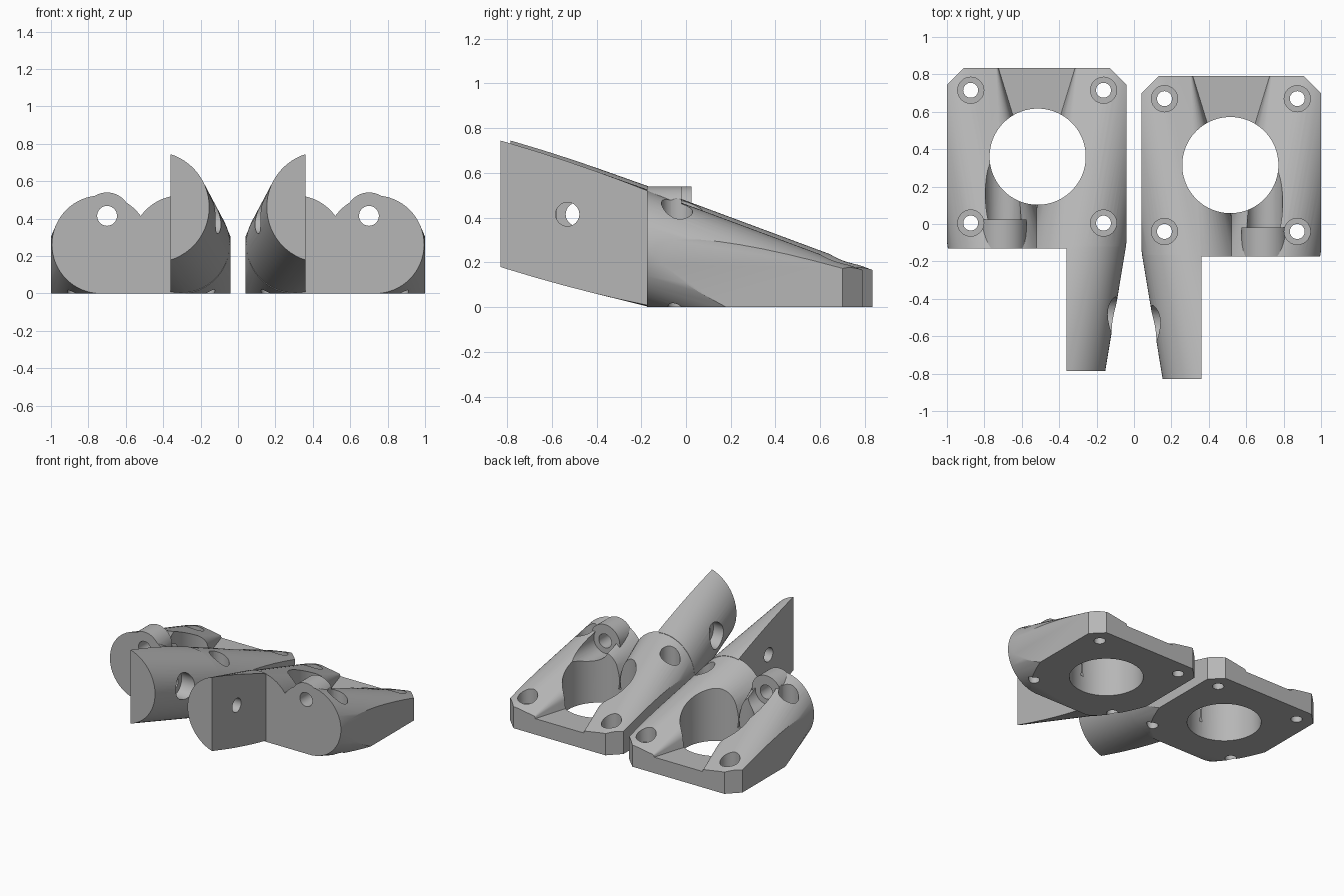
import bpy, bmesh, math
from mathutils import Matrix, Vector

if "Cube" in bpy.data.objects:
    bpy.data.objects.remove(bpy.data.objects["Cube"])

MID = 0.52          # x of the bracket's own centre line
FRONT, BACK = -0.175, 0.79

grey = bpy.data.materials.new("plain grey")
grey.diffuse_color = (0.47, 0.47, 0.47, 1)
grey.use_nodes = True
grey.node_tree.nodes["Principled BSDF"].inputs["Base Color"].default_value = grey.diffuse_color


def make(name, bm):
    bmesh.ops.recalc_face_normals(bm, faces=bm.faces[:])
    me = bpy.data.meshes.new(name)
    bm.to_mesh(me)
    bm.free()
    ob = bpy.data.objects.new(name, me)
    bpy.context.collection.objects.link(ob)
    me.materials.append(grey)
    return ob


def hull(name, points):
    bm = bmesh.new()
    for p in points:
        bm.verts.new(p)
    res = bmesh.ops.convex_hull(bm, input=bm.verts[:])
    junk = {g for g in res["geom_interior"] if isinstance(g, bmesh.types.BMVert)}
    bmesh.ops.delete(bm, geom=list(junk), context='VERTS')
    bmesh.ops.dissolve_limit(bm, angle_limit=0.005, verts=bm.verts[:], edges=bm.edges[:])
    return make(name, bm)


def ring(x, y, z, r, n=64):
    return [(x + r * math.cos(2 * math.pi * i / n), y, z + r * math.sin(2 * math.pi * i / n))
            for i in range(n)]


def box_pts(x0, x1, y0, y1, z0, z1):
    return [(x, y, z) for x in (x0, x1) for y in (y0, y1) for z in (z0, z1)]


def rod(name, start, end, r, n=48):
    a, b = Vector(start), Vector(end)
    bm = bmesh.new()
    rot = (b - a).to_track_quat('Z', 'Y').to_matrix().to_4x4()
    bmesh.ops.create_cone(bm, cap_ends=True, segments=n, radius1=r, radius2=r,
                          depth=(b - a).length, matrix=Matrix.Translation((a + b) / 2) @ rot)
    return make(name, bm)


def boolean(ob, other, op):
    mod = ob.modifiers.new("cut", 'BOOLEAN')
    mod.object, mod.operation, mod.solver = other, op, 'EXACT'
    dg = bpy.context.evaluated_depsgraph_get()
    me = bpy.data.meshes.new_from_object(ob.evaluated_get(dg))
    ob.modifiers.clear()
    ob.data = me
    bpy.data.objects.remove(other, do_unlink=True)


# Two tapering tubes, sloping down and spreading apart towards the back
def tube(name, side):
    sx = lambda x: MID + side * (MID - x)
    back = BACK + 0.05
    pts = ring(sx(0.307), FRONT, 0.262, 0.262) + ring(sx(0.12), back, -0.075, 0.222)
    pts += box_pts(sx(0.04), sx(0.3), 0.2, back, 0, 0.12)
    return hull(name, pts)


bracket = tube("bracket", -1)
boolean(bracket, tube("outer_tube", 1), 'UNION')

# Floor plate joining the tubes
boolean(bracket, hull("floor_plate", box_pts(0.28, 0.76, FRONT, BACK + 0.02, -0.05, 0.122)), 'UNION')

# Screw boss with a nut channel behind it
boolean(bracket, rod("screw_boss", (0.70, FRONT, 0.415), (0.70, -0.02, 0.415), 0.125), 'UNION')
boolean(bracket, rod("nut_channel", (0.70, -0.02, 0.415), (0.70, 0.5, 0.415), 0.095), 'DIFFERENCE')

# Trim to the footprint with clipped back corners
outline = [(0.04, FRONT - 0.1), (1, FRONT - 0.1), (1, 0.70), (0.91, BACK), (0.13, BACK), (0.04, 0.70)]
boolean(bracket, hull("footprint", [(x, y, z) for x, y in outline for z in (0, 1)]), 'INTERSECT')

# Half-round arm reaching forward
arm = hull("arm", ring(0.455, -0.85, 0.468, 0.298) + ring(0.304, FRONT + 0.01, 0.262, 0.261))
boolean(arm, hull("arm_trim", box_pts(0, 0.36, -0.83, 0, 0, 1)), 'INTERSECT')
boolean(bracket, arm, 'UNION')

# Main bore, cross holes and nut pocket
boolean(bracket, rod("main_bore", (0.515, 0.315, -0.5), (0.515, 0.315, 1), 0.257, 96), 'DIFFERENCE')
boolean(bracket, rod("boss_hole", (0.70, -0.5, 0.415), (0.70, 0.1, 0.415), 0.053), 'DIFFERENCE')
boolean(bracket, rod("arm_hole", (0, -0.53, 0.415), (0.5, -0.53, 0.415), 0.053), 'DIFFERENCE')
boolean(bracket, rod("arm_pocket", (0, -0.53, 0.415), (0.205, -0.53, 0.415), 0.095), 'DIFFERENCE')

# Four counterbored mounting holes
for x in (0.163, 0.873):
    for y in (-0.04, 0.67):
        boolean(bracket, rod("mount_hole", (x, y, -0.2), (x, y, 1), 0.04, 32), 'DIFFERENCE')
        boolean(bracket, rod("counterbore", (x, y, 0.12), (x, y, 1), 0.07, 32), 'DIFFERENCE')

bracket.name = "right_bracket"

# Mirrored twin, set slightly further back
twin = bpy.data.objects.new("left_bracket", bracket.data.copy())
bpy.context.collection.objects.link(twin)
twin.data.transform(Matrix.Translation((0, 0.045, 0)) @ Matrix.Scale(-1, 4, (1, 0, 0)))
twin.data.flip_normals()

for ob in (bracket, twin):
    ob.data.materials.clear()
    ob.data.materials.append(grey)
    bpy.ops.object.select_all(action='DESELECT')
    ob.select_set(True)
    bpy.context.view_layer.objects.active = ob
    bpy.ops.object.shade_smooth_by_angle(angle=math.radians(25))
